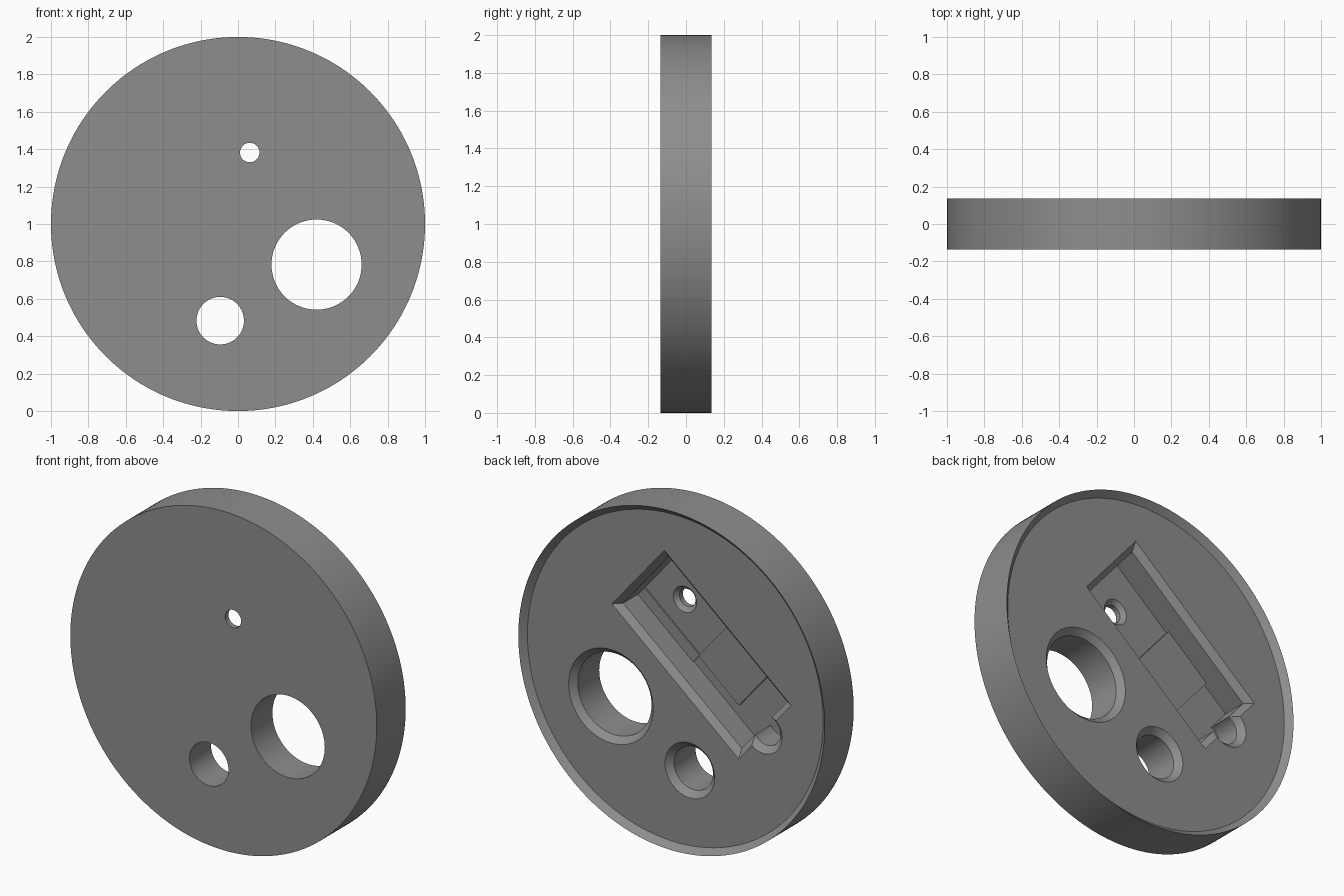
import bpy, bmesh, math
from mathutils import Matrix, Vector

if "Cube" in bpy.data.objects:
    bpy.data.objects.remove(bpy.data.objects["Cube"])

grey = bpy.data.materials.new("mid grey")
grey.diffuse_color = (0.27, 0.27, 0.27, 1)
grey.use_nodes = True
grey.node_tree.nodes["Principled BSDF"].inputs["Base Color"].default_value = grey.diffuse_color


def loft(name, rings, smooth=False):
    """Closed solid from a stack of equal-length point rings."""
    bm = bmesh.new()
    vs = [[bm.verts.new(p) for p in ring] for ring in rings]
    n = len(vs[0])
    for a, b in zip(vs, vs[1:]):
        for i in range(n):
            bm.faces.new((a[i], a[(i + 1) % n], b[(i + 1) % n], b[i]))
    bm.faces.new(vs[0])
    bm.faces.new(vs[-1])
    bmesh.ops.recalc_face_normals(bm, faces=bm.faces)
    me = bpy.data.meshes.new(name)
    bm.to_mesh(me)
    bm.free()
    me.materials.append(grey)
    ob = bpy.data.objects.new(name, me)
    bpy.context.collection.objects.link(ob)
    return ob


def lathe(name, x, z, profile, n=64):
    """Round solid about a front-to-back axis, profile of (radius, y)."""
    return loft(name, [[(x + r * math.cos(2 * math.pi * i / n), y,
                         z + r * math.sin(2 * math.pi * i / n)) for i in range(n)]
                       for r, y in profile])


# Slot frame: long axis tilted 40 degrees, depth along y
t = math.radians(40)
LONG = Vector((math.cos(t), 0, math.sin(t)))
CROSS = Vector((math.sin(t), 0, -math.cos(t)))
CENTRE = Vector((-0.171, 0, 1.186))


def slot_point(l, c, y):
    return CENTRE + LONG * l + CROSS * c + Vector((0, y, 0))


def slot_block(name, levels):
    """Block in the slot frame, levels of (l0, l1, c0, c1, y)."""
    return loft(name, [[slot_point(a, c, y), slot_point(b, c, y),
                        slot_point(b, d, y), slot_point(a, d, y)]
                       for a, b, c, d, y in levels])


FRONT, BACK, FLOOR, CH = -0.135, 0.10, -0.08, 0.035

# Disc with a sharp bevelled rim around the recessed back
disc = lathe("disc", 0, 1, [(1, FRONT), (1, 0.135), (1 - CH, BACK)], 160)


def countersunk(name, x, z, r, top, ch, bottom):
    return lathe(name, x, z, [(r, bottom), (r, top - ch), (r + ch + 0.02, top + 0.02)])


# Cutters: chamfered slot, two through holes, screw hole, blind end notch
notch = slot_point(-0.535, 0.01, 0)
screw = slot_point(0.305, 0, 0)
cutters = [
    slot_block("slot_cutter", [(-0.505, 0.505, -0.231, 0.231, FLOOR),
                               (-0.505, 0.505, -0.231, 0.231, BACK - CH),
                               (-0.56, 0.56, -0.286, 0.286, BACK + 0.02)]),
    countersunk("large_hole_cutter", 0.42, 0.783, 0.241, BACK, CH, -0.2),
    countersunk("small_hole_cutter", -0.095, 0.483, 0.127, BACK, CH, -0.2),
    countersunk("notch_cutter", notch.x, notch.z, 0.088, BACK, CH, FLOOR + 0.001),
    countersunk("screw_hole_cutter", screw.x, screw.z, 0.052, FLOOR, 0.024, -0.2),
]
bpy.context.view_layer.objects.active = disc
for cutter in cutters:
    mod = disc.modifiers.new(cutter.name, 'BOOLEAN')
    mod.operation, mod.solver, mod.object = 'DIFFERENCE', 'EXACT', cutter
    bpy.ops.object.modifier_apply(modifier=mod.name)
    bpy.data.objects.remove(cutter)

# Smooth the round walls, keep edges sharp
disc.select_set(True)
bpy.ops.object.shade_smooth_by_angle(angle=math.radians(25))

# Low ledge and raised pad on the slot floor
slot_block("slot_ledge", [(0.035, 0.506, 0.165, 0.232, y) for y in (FLOOR - 0.01, FLOOR + 0.008)])
slot_block("slot_pad", [(-0.31, 0.035, -0.232, 0.165, y) for y in (FLOOR - 0.01, FLOOR + 0.02)])
